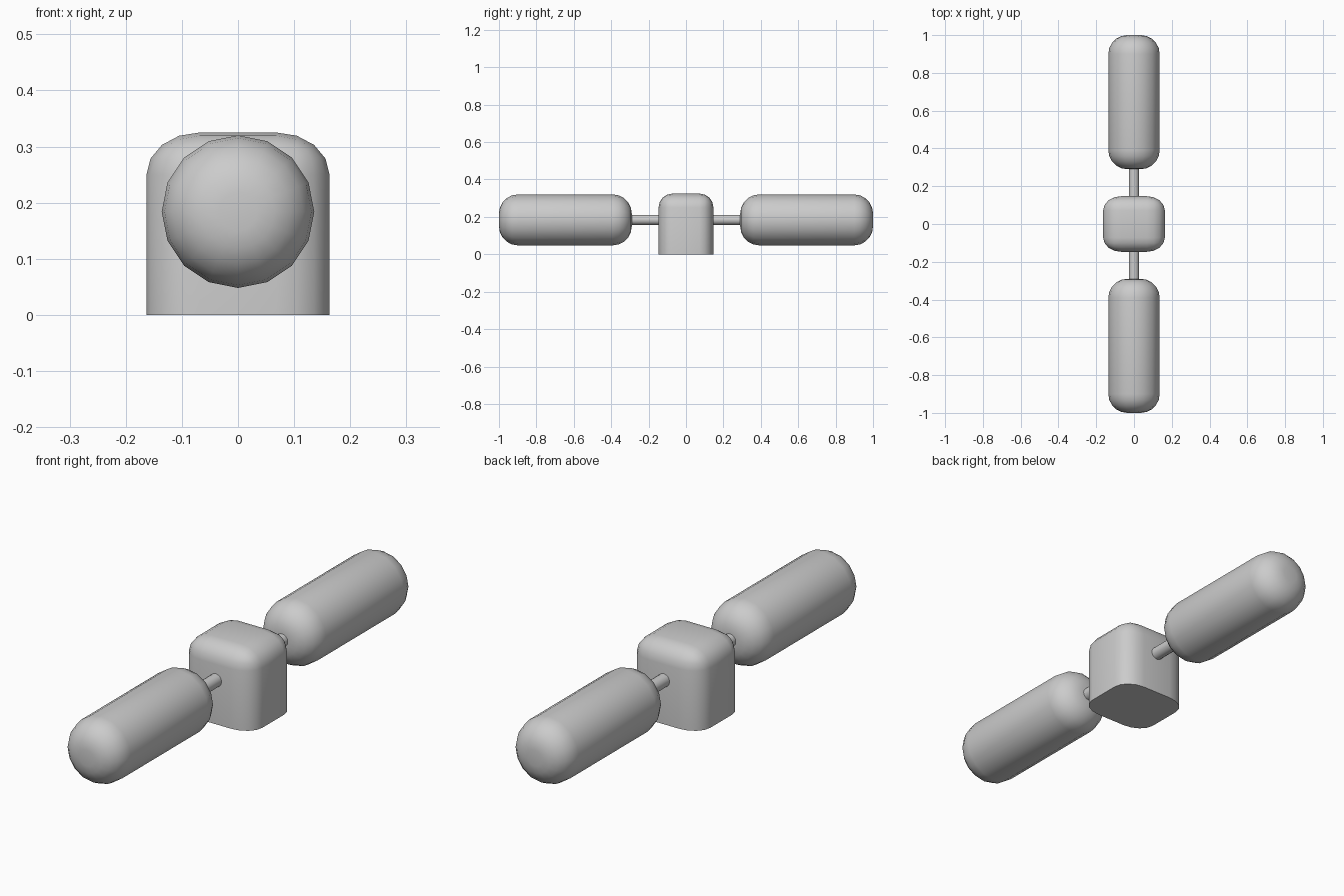
import bpy, bmesh, math
from mathutils import Matrix

cube = bpy.data.objects.get("Cube")
if cube:
    bpy.data.objects.remove(cube, do_unlink=True)

AXIS_Z = 0.184

grey = bpy.data.materials.new("plain grey")
grey.use_nodes = True
colour = (0.6, 0.6, 0.6, 1)
grey.diffuse_color = colour
grey.node_tree.nodes["Principled BSDF"].inputs["Base Color"].default_value = colour


def finish(name, bm):
    mesh = bpy.data.meshes.new(name)
    bm.normal_update()
    bm.to_mesh(mesh)
    bm.free()
    mesh.materials.append(grey)
    obj = bpy.data.objects.new(name, mesh)
    bpy.context.collection.objects.link(obj)
    bpy.ops.object.select_all(action='DESELECT')
    obj.select_set(True)
    bpy.context.view_layer.objects.active = obj
    bpy.ops.object.shade_smooth_by_angle(angle=math.radians(40))
    return obj


def cylinder_y(name, radius, y0, y1, rounding=0):
    """Sixteen-sided cylinder along y with optionally rounded rims."""
    bm = bmesh.new()
    bmesh.ops.create_cone(bm, cap_ends=True, segments=16, radius1=radius,
                          radius2=radius, depth=y1 - y0)
    if rounding:
        rims = [e for e in bm.edges
                if abs(e.verts[0].co.z - e.verts[1].co.z) < 1e-4]
        bmesh.ops.bevel(bm, geom=rims, offset=rounding, segments=5,
                        profile=0.5, affect='EDGES', clamp_overlap=True)
    place = (Matrix.Translation((0, (y0 + y1) / 2, AXIS_Z))
             @ Matrix.Rotation(math.pi / 2, 4, 'X'))
    bmesh.ops.transform(bm, matrix=place, verts=bm.verts)
    return finish(name, bm)


# Central block: rounded everywhere except around the flat base
bm = bmesh.new()
bmesh.ops.create_cube(bm, size=1)
bmesh.ops.transform(bm, verts=bm.verts,
                    matrix=Matrix.Translation((0, 0, 0.1625))
                    @ Matrix.Diagonal((0.26, 0.294, 0.325, 1)))
edges = [e for e in bm.edges if max(v.co.z for v in e.verts) > 0.1]
bmesh.ops.bevel(bm, geom=edges, offset=0.075, segments=4, profile=0.5,
                affect='EDGES', clamp_overlap=True)
bmesh.ops.scale(bm, vec=(1.254, 1, 1), verts=bm.verts)
finish("central_block", bm)

# Connecting rod running through the block
cylinder_y("connecting_rod", 0.027, -0.31, 0.31)

# Rounded weights at both ends
cylinder_y("front_weight", 0.136, -1.0, -0.29, 0.1)
cylinder_y("back_weight", 0.136, 0.29, 1.0, 0.1)
